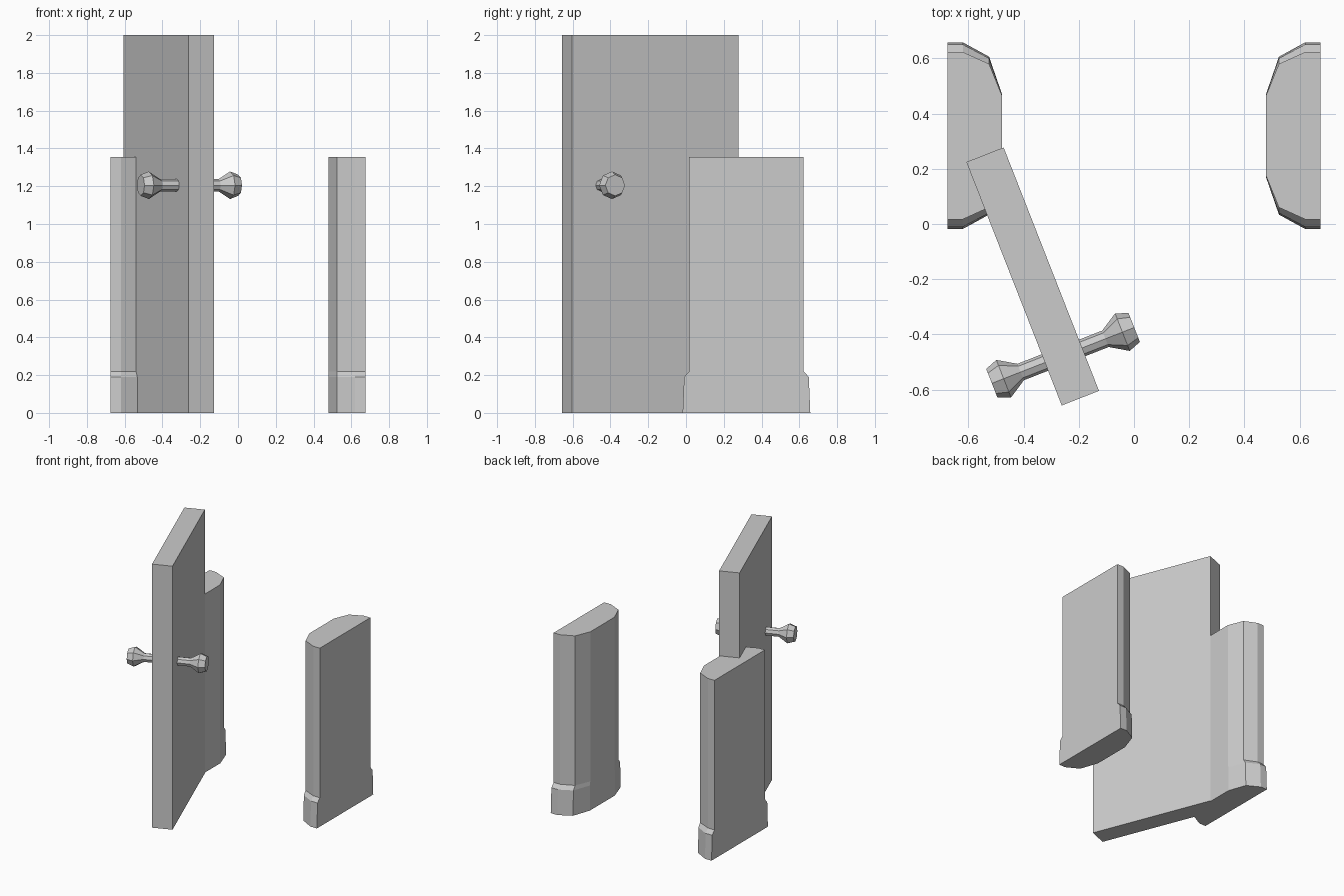
import bpy
import math
from mathutils import Vector, Matrix

if "Cube" in bpy.data.objects:
    bpy.data.objects.remove(bpy.data.objects["Cube"])

ANGLE = math.radians(21.4)      # how far the door leaf is swung
KNOB_AXIS = Vector((math.cos(ANGLE), math.sin(ANGLE), 0))


def loft(name, rings):
    """Join equal-length rings of points with quads and cap both ends."""
    n = len(rings[0])
    verts = [p for ring in rings for p in ring]
    faces = [tuple(reversed(range(n))),
             tuple(range(len(verts) - n, len(verts)))]
    for r in range(len(rings) - 1):
        for i in range(n):
            j = (i + 1) % n
            faces.append((r * n + i, r * n + j, (r + 1) * n + j, (r + 1) * n + i))
    mesh = bpy.data.meshes.new(name)
    mesh.from_pydata(verts, [], faces)
    ob = bpy.data.objects.new(name, mesh)
    bpy.context.collection.objects.link(ob)
    return ob


def post(name, side):
    """Chamfered door post with a slightly wider foot; side is -1 or 1."""
    cy = 0.32
    xs = (0.675, 0.62, 0.525, 0.478)
    foot = (0.338, 0.338, 0.286, 0.150)
    foot_top = (0.330, 0.330, 0.280, 0.149)
    shaft = (0.303, 0.303, 0.260, 0.145)

    def ring(half, z):
        pts = [(side * x, cy + h, z) for x, h in zip(xs, half)]
        pts += [(side * x, cy - h, z) for x, h in zip(xs[::-1], half[::-1])]
        return pts if side > 0 else pts[::-1]

    return loft(name, [ring(foot, 0), ring(foot_top, 0.19),
                       ring(shaft, 0.22), ring(shaft, 1.355)])


def knob(name, direction):
    """Eight-sided flared handle pointing out of one door face."""
    centre = Vector((-0.257, -0.476, 1.205))
    out = KNOB_AXIS * direction
    up = Vector((0, 0, 1))
    across = up.cross(out)
    rings = []
    for d, r in ((0.05, 0.032), (0.165, 0.032), (0.231, 0.073), (0.277, 0.056)):
        rings.append([centre + out * d + r * (across * math.sin(-a) + up * math.cos(a))
                      for a in (k * math.pi / 4 for k in range(8))])
    # across = up x out, so this winding runs counter-clockwise around out
    return loft(name, [ring[::-1] for ring in rings]
                if (rings[0][0] - rings[0][1]).cross(rings[0][2] - rings[0][1]).dot(out) > 0
                else rings)


# Posts
post("post_left", -1)
post("post_right", 1)

# Door leaf, swung open
bpy.ops.mesh.primitive_cube_add(size=1, location=(-0.367, -0.19, 1))
door = bpy.context.object
door.name = "door_leaf"
door.data.transform(Matrix.Diagonal((0.145, 0.947, 2, 1)))
door.rotation_euler.z = ANGLE

# Handles on both faces
knob("handle_inner", 1)
knob("handle_outer", -1)

# Consistent outward normals for the lofted parts
import bmesh
for ob in bpy.context.collection.objects:
    bm = bmesh.new()
    bm.from_mesh(ob.data)
    bmesh.ops.recalc_face_normals(bm, faces=bm.faces)
    bm.to_mesh(ob.data)
    bm.free()
